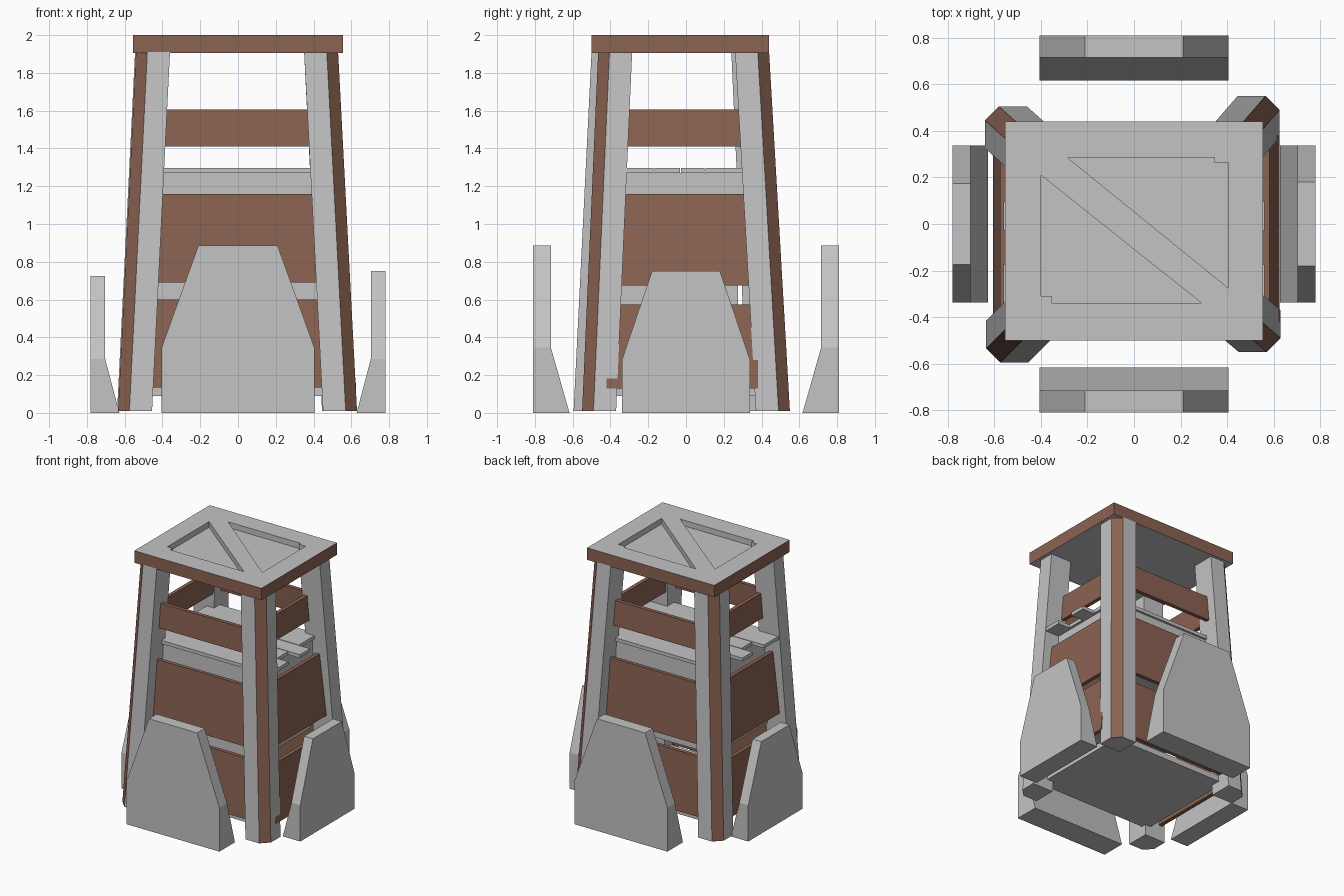
import bpy
import bmesh

old = bpy.data.objects.get("Cube")
if old:
    bpy.data.objects.remove(old, do_unlink=True)


def material(name, rgb):
    m = bpy.data.materials.new(name)
    m.use_nodes = True
    m.diffuse_color = (*rgb, 1)
    m.node_tree.nodes["Principled BSDF"].inputs["Base Color"].default_value = (*rgb, 1)
    return m


GREY = material("grey", (0.55, 0.55, 0.55))
BROWN = material("brown", (0.26, 0.125, 0.085))


def loft(name, rings, heights, mats=(GREY,), rule=None):
    """Skin a stack of horizontal outlines; rule(face) picks the material."""
    bm = bmesh.new()
    loops = [[bm.verts.new((x, y, z)) for x, y in ring] for ring, z in zip(rings, heights)]
    n = len(loops[0])
    bm.faces.new(loops[0])
    bm.faces.new(loops[-1])
    for low, high in zip(loops, loops[1:]):
        for i in range(n):
            j = (i + 1) % n
            bm.faces.new((low[i], low[j], high[j], high[i]))
    bmesh.ops.recalc_face_normals(bm, faces=bm.faces)
    if rule:
        for f in bm.faces:
            f.material_index = rule(f)
    mesh = bpy.data.meshes.new(name)
    bm.to_mesh(mesh)
    bm.free()
    for m in mats:
        mesh.materials.append(m)
    obj = bpy.data.objects.new(name, mesh)
    bpy.context.collection.objects.link(obj)
    return obj


def rect(x0, x1, y0, y1):
    return [(x0, y0), (x1, y0), (x1, y1), (x0, y1)]


def box(name, x0, x1, y0, y1, z0, z1, mat=GREY):
    return loft(name, [rect(x0, x1, y0, y1)] * 2, (z0, z1), (mat,))


# Roof: brown rim, grey faces, two sunken triangles
roof = loft("roof", [rect(-0.555, 0.555, -0.5, 0.44)] * 2, (1.905, 2.0),
            (GREY, BROWN), lambda f: int(abs(f.normal.z) < 0.5))
recesses = {
    "recess_back": [(-0.285, 0.285), (0.345, 0.285), (0.345, 0.265), (0.405, 0.265), (0.405, -0.275)],
    "recess_front": [(-0.40, 0.21), (0.29, -0.34), (-0.355, -0.34), (-0.355, -0.31), (-0.40, -0.31)],
}
bpy.context.view_layer.objects.active = roof
for name, outline in recesses.items():
    cutter = loft(name, [outline] * 2, (1.955, 2.1))
    cutter.hide_render = True
    mod = roof.modifiers.new(name, 'BOOLEAN')
    mod.operation = 'DIFFERENCE'
    mod.solver = 'EXACT'
    mod.object = cutter
    bpy.ops.object.modifier_apply(modifier=mod.name)
    bpy.data.objects.remove(cutter, do_unlink=True)


# Leaning corner posts with a brown chamfer
def post_outline(x, y, width=0.18, cut=0.06):
    sx, sy = (1 if x > 0 else -1), (1 if y > 0 else -1)
    return [(x - sx * cut, y), (x, y - sy * cut), (x, y - sy * width),
            (x - sx * width, y - sy * width), (x - sx * width, y)]


def on_chamfer(f):
    c, n = f.calc_center_median(), f.normal
    return int(min(abs(n.x), abs(n.y)) > 0.4 and n.x * c.x > 0 and n.y * c.y > 0)


posts = {
    "post_front_right": ((-0.635, -0.595), (-0.54, -0.50)),
    "post_front_left": ((0.63, -0.55), (0.53, -0.465)),
    "post_back_left": ((0.625, 0.55), (0.53, 0.44)),
    "post_back_right": ((-0.64, 0.505), (-0.545, 0.42)),
}
for name, (foot, head) in posts.items():
    loft(name, [post_outline(*foot), post_outline(*head)], (0.01, 1.91), (GREY, BROWN), on_chamfer)


# Wall panels: outer offset at the bottom and top of each tier, leaning with the posts
def panel(name, axis, side, low, high, a, b, z0, z1, thick=0.03):
    rings = []
    for d in (low, high):
        lo, hi = sorted((side * d, side * (d - thick)))
        rings.append(rect(a, b, lo, hi) if axis == 'y' else rect(lo, hi, a, b))
    loft(name, rings, (z0, z1), (BROWN,))


tiers = {
    # offsets: front, back, left, right; then half span and heights for front and side walls
    "lower_panel": ([(0.49, 0.46), (0.44, 0.42), (0.626, 0.583), (0.605, 0.575)],
                    0.50, (0.135, 0.60), (0.13, 0.575)),
    "middle_panel": ([(0.46, 0.44), (0.41, 0.39), (0.54, 0.50), (0.55, 0.51)],
                     0.46, (0.69, 1.16), (0.675, 1.16)),
    "rail": ([(0.435, 0.43), (0.37, 0.36), (0.42, 0.41), (0.43, 0.42)],
             0.43, (1.41, 1.605), (1.41, 1.605)),
}
walls = [("front", 'y', -1), ("back", 'y', 1), ("left", 'x', 1), ("right", 'x', -1)]
for tier, (offsets, span, front_z, side_z) in tiers.items():
    for (where, axis, side), (low, high) in zip(walls, offsets):
        if axis == 'y':
            a, b, zs = -span, span, front_z
        else:
            a, b, zs = 0.08 - span, span - 0.12, side_z
            if tier == "rail":
                a, b = -0.36, 0.34
        panel(f"{tier}_{where}", axis, side, low, high, a, b, *zs)

# Floors inside the tower
box("base_floor", -0.5, 0.5, -0.45, 0.40, 0.09, 0.135)
box("middle_floor", -0.44, 0.44, -0.39, 0.275, 0.57, 0.70)
box("deck", -0.44, 0.44, -0.37, 0.32, 1.10, 1.27)

# Deck planks with staggered ends
edges = [-0.40, -0.17, -0.03, 0.10, 0.34]
for i, (y0, y1) in enumerate(zip(edges, edges[1:])):
    reach = 0.46 if i % 2 else 0.56
    box(f"deck_plank_{i + 1}", -reach, reach, y0 + 0.003, y1 - 0.003, 1.27, 1.297)


# Shield slabs around the base: narrow top, foot flaring inward
def shield(name, axis, side, outer, inner, foot, wide, narrow, kink, top):
    rings = []
    for near, half in ((foot, wide), (inner, wide), (inner, narrow)):
        lo, hi = sorted((side * near, side * outer))
        rings.append(rect(-half, half, lo, hi) if axis == 'y' else rect(lo, hi, -half, half))
    loft(name, rings, (0, kink, top))


for where, axis, side in walls:
    if axis == 'y':
        shield("shield_" + where, axis, side, 0.81, 0.715, 0.617, 0.405, 0.21, 0.345, 0.885)
    else:
        narrow, top = (0.18, 0.75) if side > 0 else (0.175, 0.725)
        shield("shield_" + where, axis, side, 0.78, 0.703, 0.628, 0.338, narrow, 0.285, top)
